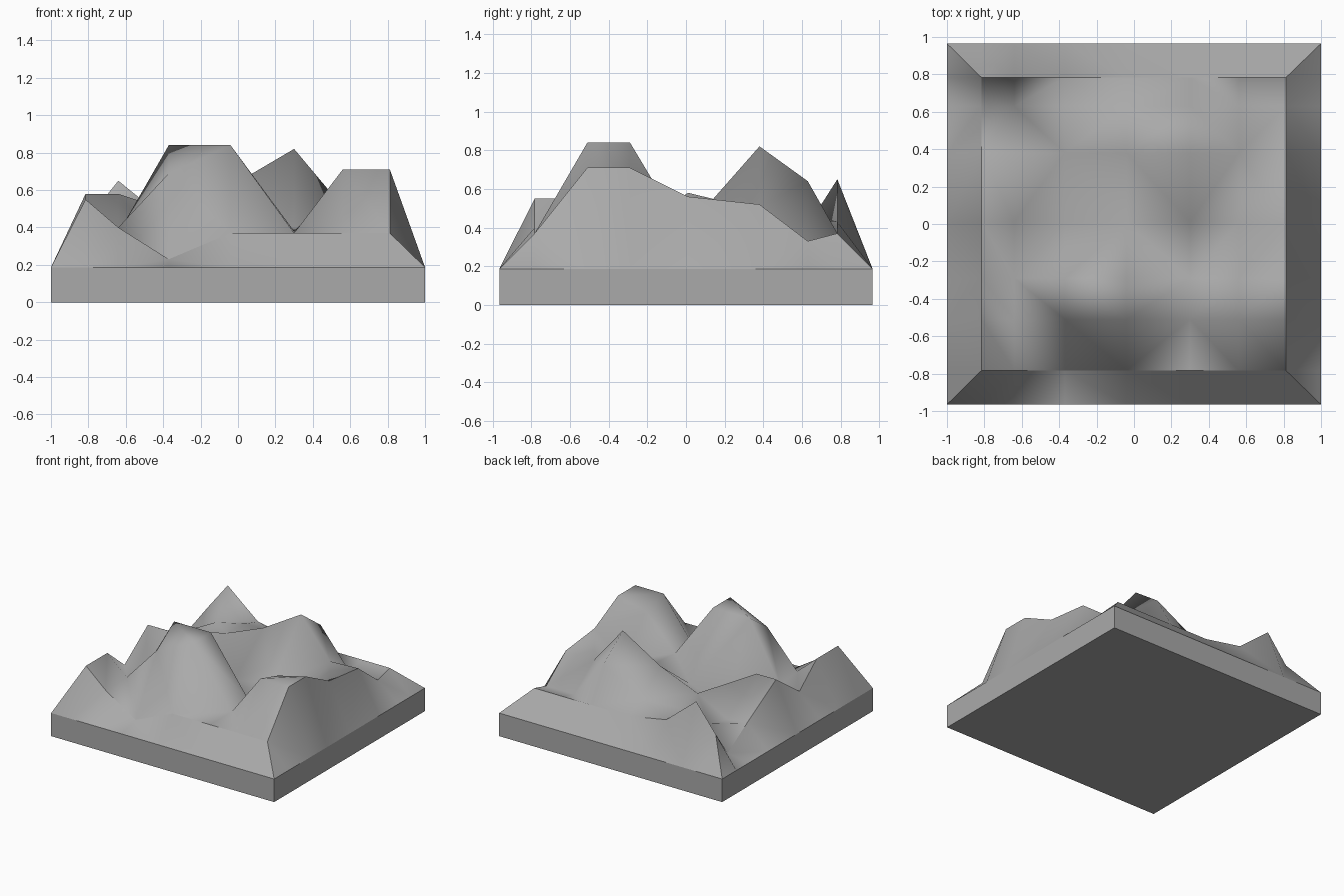
import bpy
import bmesh

cube = bpy.data.objects.get("Cube")
if cube:
    bpy.data.objects.remove(cube, do_unlink=True)


def make_material(name, colour):
    material = bpy.data.materials.new(name)
    material.use_nodes = True
    material.diffuse_color = colour
    material.node_tree.nodes["Principled BSDF"].inputs["Base Color"].default_value = colour
    return material


rock_grey = make_material("rock grey", (0.4, 0.4, 0.4, 1))

# Grid lines of the landscape, with the plinth rim as the outermost lines
half_width, half_depth, rim_height = 1.0, 0.965, 0.187
columns = [-half_width, -0.815, -0.64, -0.37, -0.04, 0.3, 0.56, 0.812, half_width]
rows = [-half_depth, -0.783, -0.51, -0.29, 0.01, 0.38, 0.63, 0.783, half_depth]

# Hill heights in hundredths, front row first
hills = [
    [55, 40, 23, 37, 37, 37, 37],
    [55, 40, 69, 84, 37, 71, 71],
    [37, 37, 84, 84, 38, 65, 71],
    [58, 58, 24, 34, 40, 36, 56],
    [37, 35, 49, 62, 82, 51, 52],
    [22, 41, 47, 45, 64, 33, 33],
    [43, 65, 43, 37, 37, 37, 37],
]
last = len(columns) - 1


def height(i, j):
    """Rim points stay level; inner points follow the hills."""
    if i in (0, last) or j in (0, last):
        return rim_height
    return hills[j - 1][i - 1] / 100


# Landscape: hills on layer value 0, each skirt side and the plinth on its own
bm = bmesh.new()
zone = bm.faces.layers.int.new("zone")
HILLS, WEST, EAST, SOUTH, NORTH, PLINTH = range(6)


def add_face(corners, value):
    face = bm.faces.new(corners)
    face[zone] = value
    face.smooth = value != PLINTH
    return face


grid = [[bm.verts.new((x, y, height(i, j))) for i, x in enumerate(columns)]
        for j, y in enumerate(rows)]
for j in range(last):
    for i in range(last):
        a, b = grid[j][i], grid[j][i + 1]
        c, d = grid[j + 1][i + 1], grid[j + 1][i]
        side = {0: WEST, last - 1: EAST}.get(i, HILLS)
        end = {0: SOUTH, last - 1: NORTH}.get(j, HILLS)
        if side and end:
            # Mitred corner: split from the rim corner to the hill corner
            if (side == WEST) == (end == SOUTH):
                add_face((a, b, c), end if end == SOUTH else side)
                add_face((a, c, d), side if end == SOUTH else end)
            else:
                add_face((a, b, d), end if end == SOUTH else side)
                add_face((b, c, d), side if end == SOUTH else end)
        else:
            add_face((a, b, c, d), side or end)

# Facet the slopes along the shorter diagonals
bmesh.ops.triangulate(bm, faces=[f for f in bm.faces if len(f.verts) == 4],
                      quad_method='SHORT_EDGE')

# Plinth walls and underside
border = (grid[0][:-1] + [row[-1] for row in grid[:-1]]
          + grid[-1][:0:-1] + [row[0] for row in grid[:0:-1]])
base = [bm.verts.new((v.co.x, v.co.y, 0)) for v in border]
add_face(base[::-1], PLINTH)
for k, v in enumerate(border):
    n = (k + 1) % len(border)
    add_face((base[k], base[n], border[n], v), PLINTH)

# Smooth slopes, crisp rim, mitres and plinth
for edge in bm.edges:
    edge.smooth = len({face[zone] for face in edge.link_faces}) == 1

bmesh.ops.recalc_face_normals(bm, faces=bm.faces)
bm.faces.layers.int.remove(zone)
mesh = bpy.data.meshes.new("mountain_landscape")
bm.to_mesh(mesh)
bm.free()
mesh.materials.append(rock_grey)
landscape = bpy.data.objects.new("mountain_landscape", mesh)
bpy.context.collection.objects.link(landscape)
